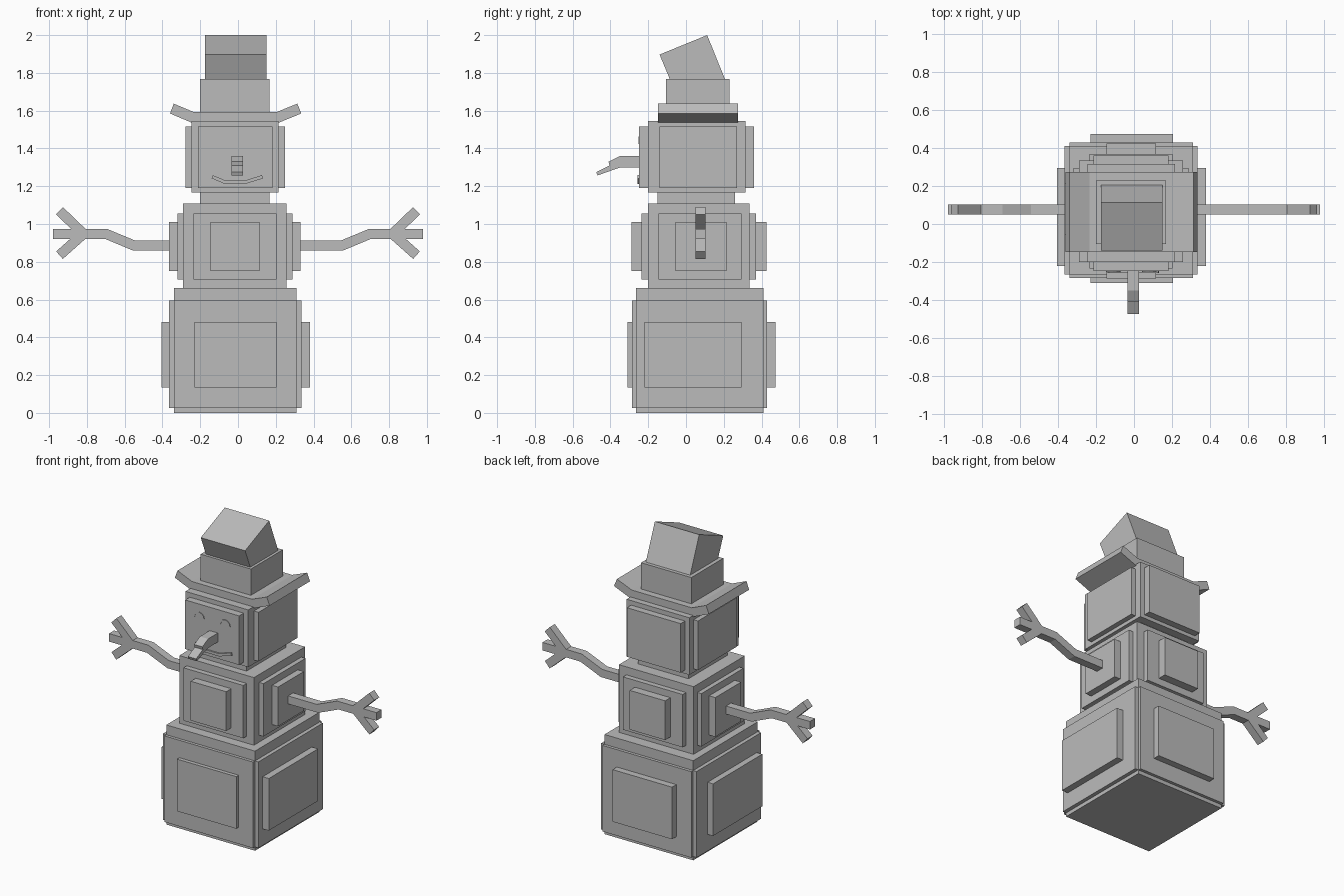
import bpy
import bmesh
import math
from mathutils import Vector

cube = bpy.data.objects.get("Cube")
if cube:
    bpy.data.objects.remove(cube, do_unlink=True)

grey = bpy.data.materials.new("plain grey")
grey.use_nodes = True
colour = (0.5, 0.5, 0.5, 1)
grey.diffuse_color = colour
grey.node_tree.nodes["Principled BSDF"].inputs["Base Color"].default_value = colour


def prism(name, outline, low, high, along="y"):
    """Extrude an outline in the xz plane along y, or in the yz plane along x."""
    bm = bmesh.new()
    place = (lambda a, z, d: (a, d, z)) if along == "y" else (lambda a, z, d: (d, a, z))
    face = bm.faces.new([bm.verts.new(place(a, z, low)) for a, z in outline])
    out = bmesh.ops.extrude_face_region(bm, geom=[face])
    shift = Vector(place(0, 0, high - low))
    moved = [v for v in out["geom"] if isinstance(v, bmesh.types.BMVert)]
    bmesh.ops.translate(bm, verts=moved, vec=shift)
    # The starting face stays as the near cap
    bmesh.ops.recalc_face_normals(bm, faces=bm.faces)
    mesh = bpy.data.meshes.new(name)
    bm.to_mesh(mesh)
    bm.free()
    mesh.materials.append(grey)
    obj = bpy.data.objects.new(name, mesh)
    bpy.context.collection.objects.link(obj)
    return obj


def box(name, x, y, z):
    outline = [(x[0], z[0]), (x[1], z[0]), (x[1], z[1]), (x[0], z[1])]
    return prism(name, outline, y[0], y[1])


def strip(path, width):
    """Outline of a mitred band that follows a path."""
    points = [Vector(p) for p in path]
    left, right = [], []
    for i, p in enumerate(points):
        before = (p - points[i - 1]).normalized() if i else None
        after = (points[i + 1] - p).normalized() if i + 1 < len(points) else None
        before, after = before or after, after or before
        n = Vector((-before.y - after.y, before.x + after.x)).normalized()
        n *= width / 2 / max(n.dot(Vector((-before.y, before.x))), 0.3)
        left.append(p + n)
        right.append(p - n)
    return left + right[::-1]


def panels(name, x, y, z, wide_x, wide_y):
    """Raised panels on all four sides: one box through x, one through y."""
    box(name + "_sides", x, wide_y, z)
    box(name + "_front_back", wide_x, y, z)


# Bottom block
bx, by = (-0.34, 0.31), (-0.265, 0.41)
box("bottom_block", bx, by, (0, 0.66))
panels("bottom_plate", (-0.365, 0.335), (-0.285, 0.43), (0.025, 0.595), bx, by)
panels("bottom_panel", (-0.405, 0.38), (-0.31, 0.475), (0.135, 0.48),
       (-0.23, 0.205), (-0.22, 0.295))

# Middle block
box("middle_block", (-0.29, 0.257), (-0.2, 0.335), (0.657, 1.108))
panels("middle_plate", (-0.32, 0.288), (-0.235, 0.37), (0.705, 1.055),
       (-0.235, 0.203), (-0.145, 0.295))
panels("middle_panel", (-0.365, 0.332), (-0.288, 0.425), (0.75, 1.01),
       (-0.145, 0.115), (-0.055, 0.215))

# Neck and head
box("neck", (-0.2, 0.168), (-0.15, 0.26), (1.1, 1.17))
box("head_block", (-0.245, 0.215), (-0.2, 0.315), (1.166, 1.545))
panels("head_panel", (-0.277, 0.248), (-0.248, 0.36), (1.19, 1.515),
       (-0.213, 0.182), (-0.14, 0.27))

# Hat: upturned brim, crown and tipped top
brim = [(-0.36, 1.585), (-0.23, 1.53), (0.2, 1.53), (0.335, 1.585),
        (0.314, 1.637), (0.205, 1.593), (-0.235, 1.593), (-0.34, 1.637)]
prism("hat_brim", brim, -0.147, 0.275)
box("hat_crown", (-0.2, 0.168), (-0.105, 0.23), (1.59, 1.767))
top = [(-0.14, 1.897), (0.112, 2.0), (0.207, 1.765), (-0.085, 1.765)]
prism("hat_top", top, -0.175, 0.15, "x")

# Face
nose = [(-0.24, 1.36), (-0.35, 1.36), (-0.41, 1.33), (-0.405, 1.31), (-0.475, 1.275),
        (-0.468, 1.257), (-0.39, 1.285), (-0.345, 1.3), (-0.24, 1.3)]
prism("nose", nose, -0.034, 0.026, "x")
mouth = [(-0.136, 1.25), (-0.07, 1.222), (0.04, 1.222), (0.13, 1.25)]
prism("mouth", strip(mouth, 0.018), -0.258, -0.245)
for side, cx in (("right", -0.11), ("left", 0.08)):
    arc = [(cx + 0.035 * math.cos(t * math.pi / 6), 1.425 + 0.035 * math.sin(t * math.pi / 6))
           for t in range(7)]
    prism(side + "_eye", strip(arc, 0.006), -0.252, -0.246)

# Arms with forked hands
for side, s in (("right", -1), ("left", 1)):
    limbs = {
        "arm": [(0.28, 0.885), (0.548, 0.885), (0.697, 0.947), (0.98, 0.947)],
        "upper_finger": [(0.81, 0.94), (0.945, 1.07)],
        "lower_finger": [(0.81, 0.955), (0.945, 0.835)],
    }
    for part, path in limbs.items():
        prism(f"{side}_{part}", strip([(s * x, z) for x, z in path], 0.053), 0.05, 0.103)
